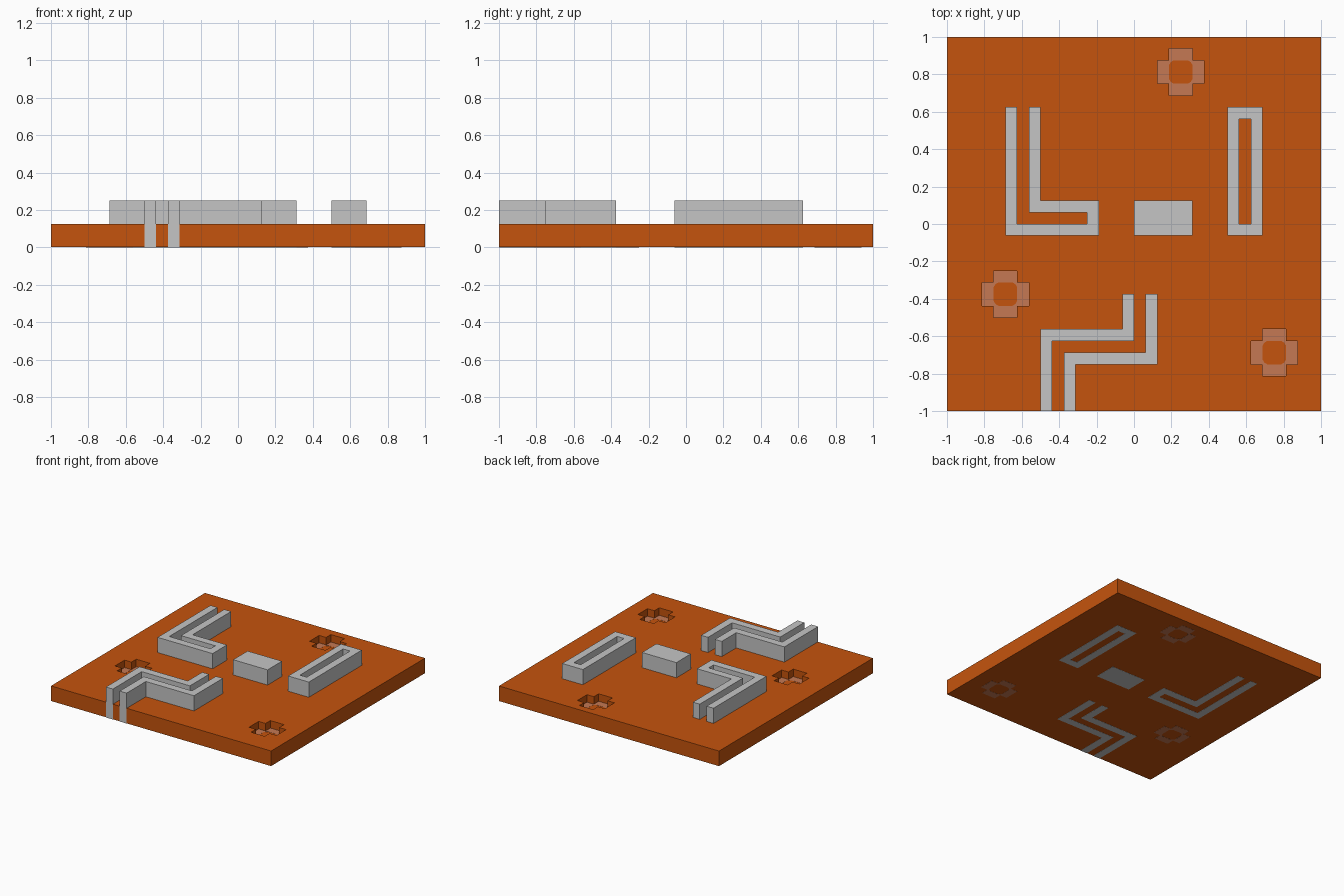
import bpy
import bmesh
from math import cos, sin, pi

U = 1 / 16        # layout module: the plate is 32 x 32 modules
SKIN = 0.001      # inlaid parts stand this far proud of the plate

cube = bpy.data.objects.get("Cube")
if cube:
    bpy.data.objects.remove(cube, do_unlink=True)


def material(name, rgb):
    m = bpy.data.materials.new(name)
    m.use_nodes = True
    m.diffuse_color = (*rgb, 1)
    bsdf = next(n for n in m.node_tree.nodes if n.type == 'BSDF_PRINCIPLED')
    bsdf.inputs["Base Color"].default_value = (*rgb, 1)
    return m


orange = material("orange", (0.56, 0.088, 0.004))
grey = material("light grey", (0.56, 0.56, 0.56))
pink = material("dusty pink", (0.56, 0.19, 0.088))


def prism(name, outlines, z0, z1, mat=None):
    """Extrude flat outlines, given in modules, from z0 to z1."""
    bm = bmesh.new()
    for pts in outlines:
        face = bm.faces.new([bm.verts.new((x * U, y * U, z0)) for x, y in pts])
        up = bmesh.ops.extrude_face_region(bm, geom=[face], use_keep_orig=True)
        for v in up["geom"]:
            if isinstance(v, bmesh.types.BMVert):
                v.co.z = z1
    bmesh.ops.recalc_face_normals(bm, faces=bm.faces)
    mesh = bpy.data.meshes.new(name)
    bm.to_mesh(mesh)
    bm.free()
    ob = bpy.data.objects.new(name, mesh)
    bpy.context.collection.objects.link(ob)
    if mat:
        mesh.materials.append(mat)
    return ob


def rect(x0, y0, x1, y1):
    return [(x0, y0), (x1, y0), (x1, y1), (x0, y1)]


def cut(target, cutter):
    mod = target.modifiers.new("cut", 'BOOLEAN')
    mod.operation = 'DIFFERENCE'
    mod.solver = 'EXACT'
    mod.object = cutter
    bpy.context.view_layer.objects.active = target
    bpy.ops.object.modifier_apply(modifier=mod.name)
    bpy.data.objects.remove(cutter, do_unlink=True)


# Base plate
plate = prism("base_plate", [rect(-16, -16 + SKIN / U, 16, 16)], SKIN, 0.125, orange)

# Cross-shaped pits with pink inlays around an orange centre
cross = [(-1, -2), (1, -2), (1, -1), (2, -1), (2, 1), (1, 1),
         (1, 2), (-1, 2), (-1, 1), (-2, 1), (-2, -1), (-1, -1)]
arm = [(2, -1), (2, 1), (1, 1), (.85, .85), (1, .6), (1, -.6), (.85, -.85), (1, -1)]
pits = {"back": (4, 13), "left": (-11, -6), "right": (12, -11)}
for where, (cx, cy) in pits.items():
    cut(plate, prism("pit_cutter", [[(cx + x, cy + y) for x, y in cross]], U, 0.3))
    arms = []
    for k in range(4):
        c, s = cos(k * pi / 2), sin(k * pi / 2)
        arms.append([(cx + x * c - y * s, cy + x * s + y * c) for x, y in arm])
    prism("pit_inlay_" + where, arms, 0, U + SKIN, pink)

# Walls, set right through the plate
walls = {
    "corner_channel_wall": [(-11, -1), (-3, -1), (-3, 2), (-8, 2), (-8, 10), (-9, 10),
                            (-9, 1), (-4, 1), (-4, 0), (-10, 0), (-10, 10), (-11, 10)],
    "centre_block": rect(0, -1, 5, 2),
    "zigzag_wall_outer": [(-8, -16), (-7, -16), (-7, -10), (0, -10),
                          (0, -6), (-1, -6), (-1, -9), (-8, -9)],
    "zigzag_wall_inner": [(-6, -16), (-5, -16), (-5, -12), (2, -12),
                          (2, -6), (1, -6), (1, -11), (-6, -11)],
}
for name, outline in walls.items():
    prism(name, [outline], 0, 0.25, grey)

# Long closed frame with a slot down to the plate
frame = prism("slot_frame", [rect(8, -1, 11, 10)], 0, 0.25, grey)
cut(frame, prism("slot_cutter", [rect(9, 0, 10, 9)], -0.1, 0.4))
